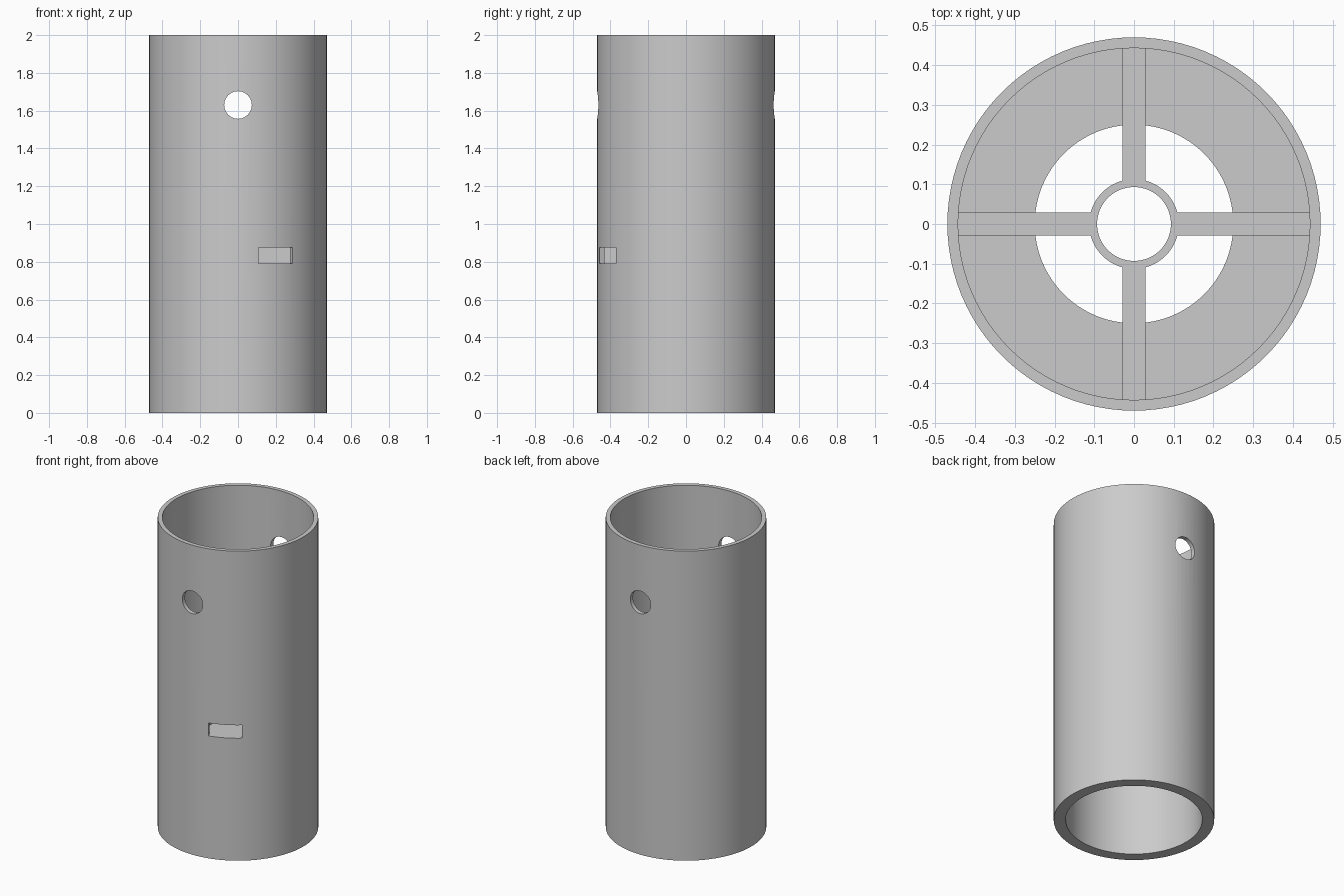
import bpy, bmesh, math
from mathutils import Matrix, Vector

cube = bpy.data.objects.get("Cube")
if cube:
    bpy.data.objects.remove(cube, do_unlink=True)

# Single flat colour
grey = bpy.data.materials.new("light_grey")
grey.use_nodes = True
colour = (0.6, 0.6, 0.6, 1)
grey.diffuse_color = colour
grey.node_tree.nodes["Principled BSDF"].inputs["Base Color"].default_value = colour


def finish(bm, name):
    bmesh.ops.recalc_face_normals(bm, faces=bm.faces)
    mesh = bpy.data.meshes.new(name)
    bm.to_mesh(mesh)
    bm.free()
    mesh.materials.append(grey)
    obj = bpy.data.objects.new(name, mesh)
    bpy.context.collection.objects.link(obj)
    return obj


def activate(obj):
    bpy.ops.object.select_all(action='DESELECT')
    obj.select_set(True)
    bpy.context.view_layer.objects.active = obj


def lathe(name, profile, segments=96):
    """Revolve a closed (radius, height) profile around z."""
    bm = bmesh.new()
    rings = []
    for i in range(segments):
        a = math.tau * i / segments
        rings.append([bm.verts.new((r * math.cos(a), r * math.sin(a), z)) for r, z in profile])
    n = len(profile)
    for i, ring in enumerate(rings):
        following = rings[(i + 1) % segments]
        for j in range(n):
            k = (j + 1) % n
            bm.faces.new((ring[j], following[j], following[k], ring[k]))
    return finish(bm, name)


def box(name, size, centre, turn=0):
    bm = bmesh.new()
    place = Matrix.Rotation(turn, 4, 'Z') @ Matrix.Translation(centre) @ Matrix.Diagonal((*size, 1))
    bmesh.ops.create_cube(bm, size=1, matrix=place)
    return finish(bm, name)


def cut(target, cutter):
    cutter.hide_render = True
    mod = target.modifiers.new("cut", 'BOOLEAN')
    mod.operation = 'DIFFERENCE'
    mod.solver = 'EXACT'
    mod.object = cutter
    activate(target)
    bpy.ops.object.modifier_apply(modifier=mod.name)
    bpy.data.objects.remove(cutter, do_unlink=True)


OUTER, BORE, LOWER_BORE, OPENING = 0.47, 0.443, 0.40, 0.25
SHELF_LOW, SHELF_TOP, SPOKE_TOP = 0.70, 0.79, 0.90

# Tube with a thicker lower wall and an inner ring shelf
tube = lathe("tube", [
    (LOWER_BORE, 0), (OUTER, 0), (OUTER, 2), (BORE, 2), (BORE, SHELF_TOP),
    (OPENING, SHELF_TOP), (OPENING, SHELF_LOW), (LOWER_BORE, SHELF_LOW)])

# Round cross hole through the front and back walls
bm = bmesh.new()
bmesh.ops.create_cone(
    bm, cap_ends=True, segments=48, radius1=0.073, radius2=0.073, depth=1.2,
    matrix=Matrix.Translation((0, 0, 1.63)) @ Matrix.Rotation(math.pi / 2, 4, 'X'))
cut(tube, finish(bm, "hole_cutter"))

# Rectangular slot through the wall, left of the front
cut(tube, box("slot_cutter", (0.197, 0.14, 0.084), Vector((0, -0.48, 0.833)), math.radians(25.6)))

# Central hub ring
hub = lathe("hub", [(0.093, SHELF_LOW), (0.113, SHELF_LOW), (0.113, SPOKE_TOP), (0.093, SPOKE_TOP)], 64)

# Four spokes from the hub to the tube wall
height = SPOKE_TOP - SHELF_LOW
for i, side in enumerate(("left", "back", "right", "front")):
    box(side + "_spoke", (0.347, 0.058, height),
        Vector((0.2785, 0, SHELF_LOW + height / 2)), i * math.pi / 2)

for part in (tube, hub):
    activate(part)
    bpy.ops.object.shade_smooth_by_angle(angle=math.radians(30))
